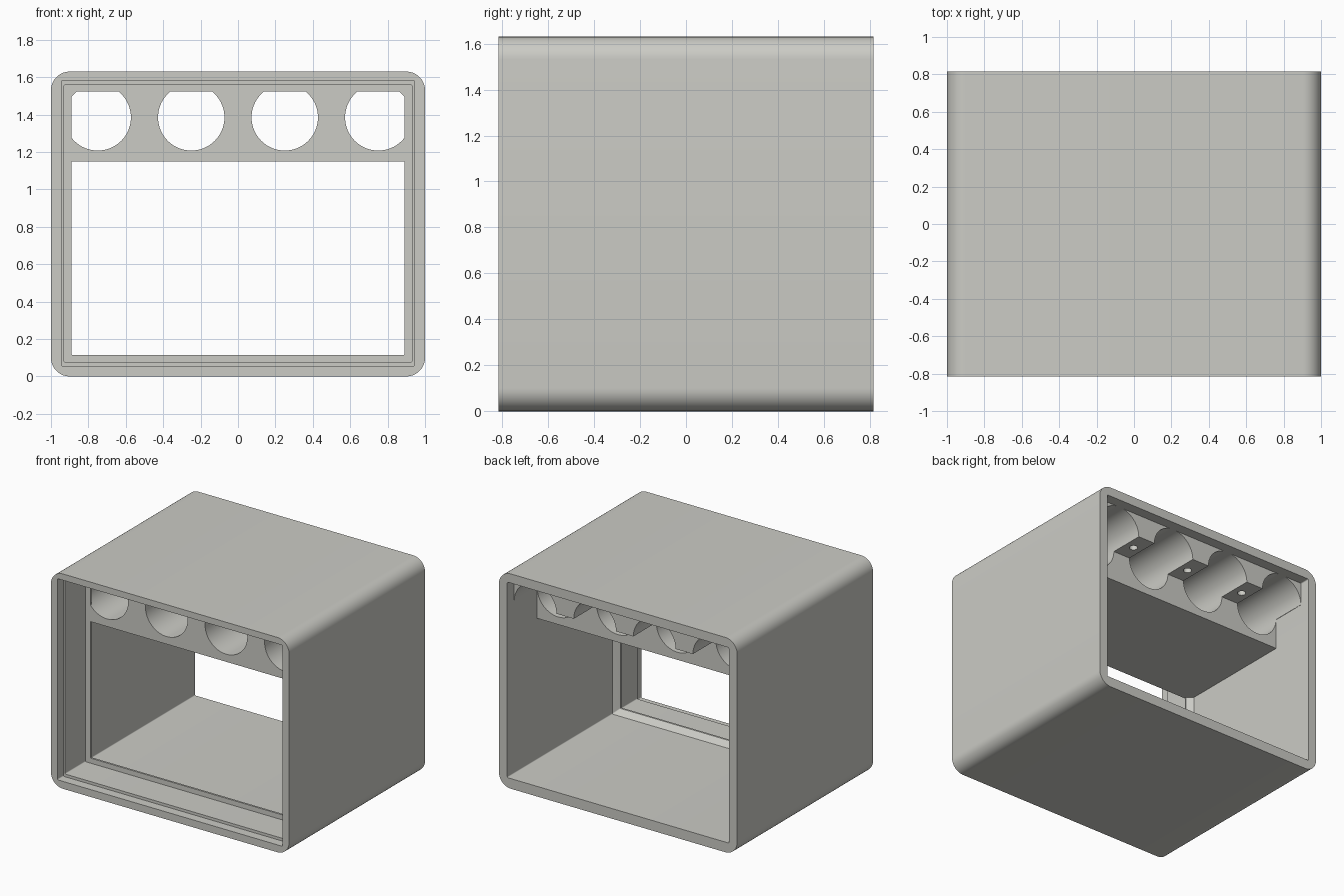
import bpy, bmesh, math

if "Cube" in bpy.data.objects:
    bpy.data.objects.remove(bpy.data.objects["Cube"])

grey = bpy.data.materials.new("warm_light_grey")
grey.diffuse_color = (0.60, 0.60, 0.56, 1)
grey.use_nodes = True
grey.node_tree.nodes["Principled BSDF"].inputs["Base Color"].default_value = grey.diffuse_color


def finish(name, bm):
    bmesh.ops.recalc_face_normals(bm, faces=bm.faces)
    mesh = bpy.data.meshes.new(name)
    bm.to_mesh(mesh)
    bm.free()
    ob = bpy.data.objects.new(name, mesh)
    bpy.context.collection.objects.link(ob)
    mesh.materials.append(grey)
    return ob


def smooth(ob):
    bpy.ops.object.select_all(action='DESELECT')
    ob.select_set(True)
    bpy.context.view_layer.objects.active = ob
    bpy.ops.object.shade_smooth_by_angle(angle=math.radians(30))


def rounded_ring(bm, y, hx, z0, z1, r, steps=10):
    """Rounded rectangle of vertices in the plane at depth y."""
    ring = []
    corners = [(hx - r, z1 - r), (r - hx, z1 - r), (r - hx, z0 + r), (hx - r, z0 + r)]
    for i, (cx, cz) in enumerate(corners):
        for k in range(steps + 1):
            a = math.pi / 2 * (i + k / steps)
            ring.append(bm.verts.new((cx + r * math.cos(a), y, cz + r * math.sin(a))))
    return ring


# Case: rounded outside, stepped front recess, chamfered lip, open back
bm = bmesh.new()
H, D = 1.63, 0.815
sections = [
    (-D, 1.0, 0.0, H, 0.1),
    (-D, 0.945, 0.056, 1.582, 0.008),
    (-0.745, 0.945, 0.056, 1.582, 0.008),
    (-0.745, 0.93, 0.077, 1.56, 0.008),
    (-0.50, 0.93, 0.077, 1.56, 0.008),
    (-0.50, 0.89, 0.115, 1.523, 0.004),
    (-0.485, 0.89, 0.115, 1.523, 0.004),
    (-0.445, 0.93, 0.077, 1.56, 0.008),
    (D, 0.93, 0.077, 1.56, 0.008),
    (D, 1.0, 0.0, H, 0.1),
]
rings = [rounded_ring(bm, *s) for s in sections]
for a, b in zip(rings, rings[1:] + rings[:1]):
    for i in range(len(a)):
        j = (i + 1) % len(a)
        bm.faces.new((a[i], a[j], b[j], b[i]))
smooth(finish("case", bm))

# Holder block: upper half reaches further back than the lower half
TUBE_Z, TUBE_R = 1.385, 0.1775
bm = bmesh.new()
profile = [(-0.499, 1.15), (0.46, 1.15), (0.46, TUBE_Z), (0.735, TUBE_Z),
           (0.735, 1.57), (-0.499, 1.57)]
face = bm.faces.new([bm.verts.new((-0.935, y, z)) for y, z in profile])
out = bmesh.ops.extrude_face_region(bm, geom=[face])
bmesh.ops.translate(bm, vec=(1.87, 0, 0),
                    verts=[v for v in out["geom"] if isinstance(v, bmesh.types.BMVert)])
holder = finish("tube_holder", bm)


def cut(name, loc, radius, depth, rot=(0, 0, 0), sides=64):
    bpy.ops.mesh.primitive_cylinder_add(vertices=sides, radius=radius, depth=depth,
                                        location=loc, rotation=rot)
    cutter = bpy.context.object
    cutter.name = name
    cutter.data.materials.append(grey)
    mod = holder.modifiers.new(name, 'BOOLEAN')
    mod.operation, mod.solver, mod.object = 'DIFFERENCE', 'EXACT', cutter
    bpy.context.view_layer.objects.active = holder
    bpy.ops.object.modifier_apply(modifier=mod.name)
    bpy.data.objects.remove(cutter)


# Four tube channels and three screw holes between them
for x in (-0.75, -0.25, 0.25, 0.75):
    cut("tube_cutter", (x, 0, TUBE_Z), TUBE_R, 3, (math.pi / 2, 0, 0))
for x in (-0.5, 0, 0.5):
    cut("screw_cutter", (x, 0.59, TUBE_Z), 0.03, 0.16, sides=24)
smooth(holder)
